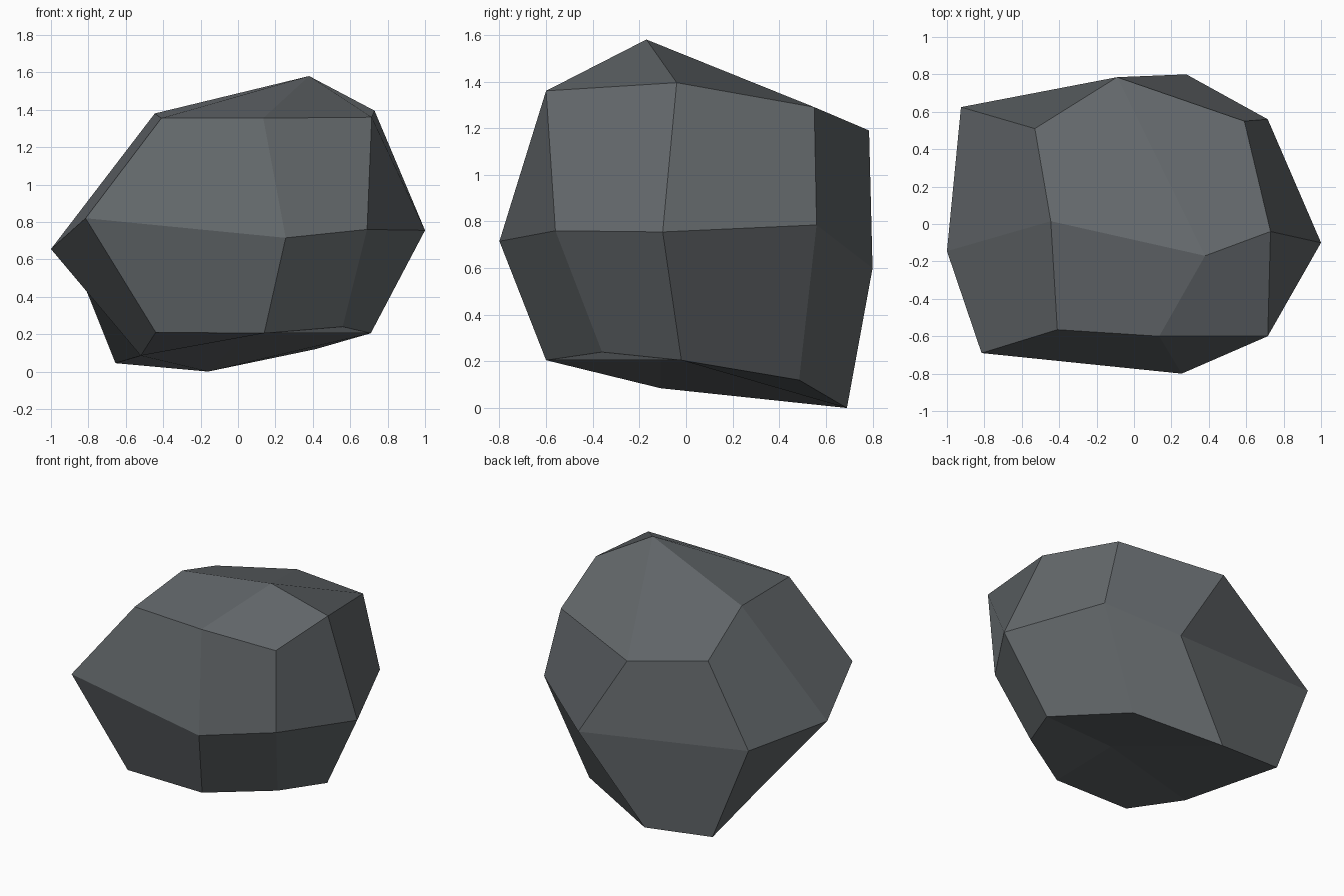
import bpy
import bmesh

if "Cube" in bpy.data.objects:
    bpy.data.objects.remove(bpy.data.objects["Cube"])

# Stone colour
stone = bpy.data.materials.new("slate grey")
stone.diffuse_color = (0.125, 0.138, 0.147, 1.0)
stone.use_nodes = True
stone.node_tree.nodes["Principled BSDF"].inputs["Base Color"].default_value = stone.diffuse_color

# Three rings of eight corner points, each starting front left and running
# front, right, back, left (corner, middle, corner, middle ...)
base = [(-0.44, -0.60, 0.21), (0.14, -0.60, 0.205), (0.56, -0.36, 0.24),
        (0.71, -0.02, 0.205), (0.415, 0.485, 0.12), (-0.16, 0.69, 0.0),
        (-0.655, 0.64, 0.045), (-0.52, -0.11, 0.085)]
waist = [(-0.815, -0.69, 0.82), (0.255, -0.80, 0.715), (0.69, -0.56, 0.76),
         (1.0, -0.10, 0.755), (0.715, 0.56, 0.785), (0.28, 0.80, 0.60),
         (-0.925, 0.625, 0.718), (-1.0, -0.145, 0.655)]
crown = [(-0.41, -0.565, 1.355), (0.135, -0.60, 1.355), (0.715, -0.60, 1.36),
         (0.73, -0.04, 1.395), (0.59, 0.55, 1.29), (-0.09, 0.785, 1.19),
         (-0.53, 0.51, 1.203), (-0.445, 0.015, 1.38)]
peak = (0.38, -0.17, 1.58)
hollow = (0.10, -0.11, 0.25)

bm = bmesh.new()
rings = [[bm.verts.new(p) for p in ring] for ring in (base, waist, crown)]


def side(centre, loop, fold_middles):
    """Four quads round a centre; each folds corner-centre or middle-middle."""
    for i in range(0, 8, 2):
        quad = [loop[i], loop[i + 1], centre, loop[i - 1]]
        if fold_middles:
            quad = quad[1:] + quad[:1]
        bm.faces.new(quad)


# Crown and hollowed underside
side(bm.verts.new(peak), rings[2], False)
side(bm.verts.new(hollow), rings[0], True)

# Front, right, back and left sides
for k, fold in enumerate((False, False, True, True)):
    a, m, b = 2 * k, 2 * k + 1, (2 * k + 2) % 8
    lo, mid, hi = rings
    side(mid[m], [lo[a], lo[m], lo[b], mid[b], hi[b], hi[m], hi[a], mid[a]], fold)

bmesh.ops.recalc_face_normals(bm, faces=bm.faces[:])

mesh = bpy.data.meshes.new("boulder")
bm.to_mesh(mesh)
bm.free()
mesh.materials.append(stone)
boulder = bpy.data.objects.new("boulder", mesh)
bpy.context.collection.objects.link(boulder)
